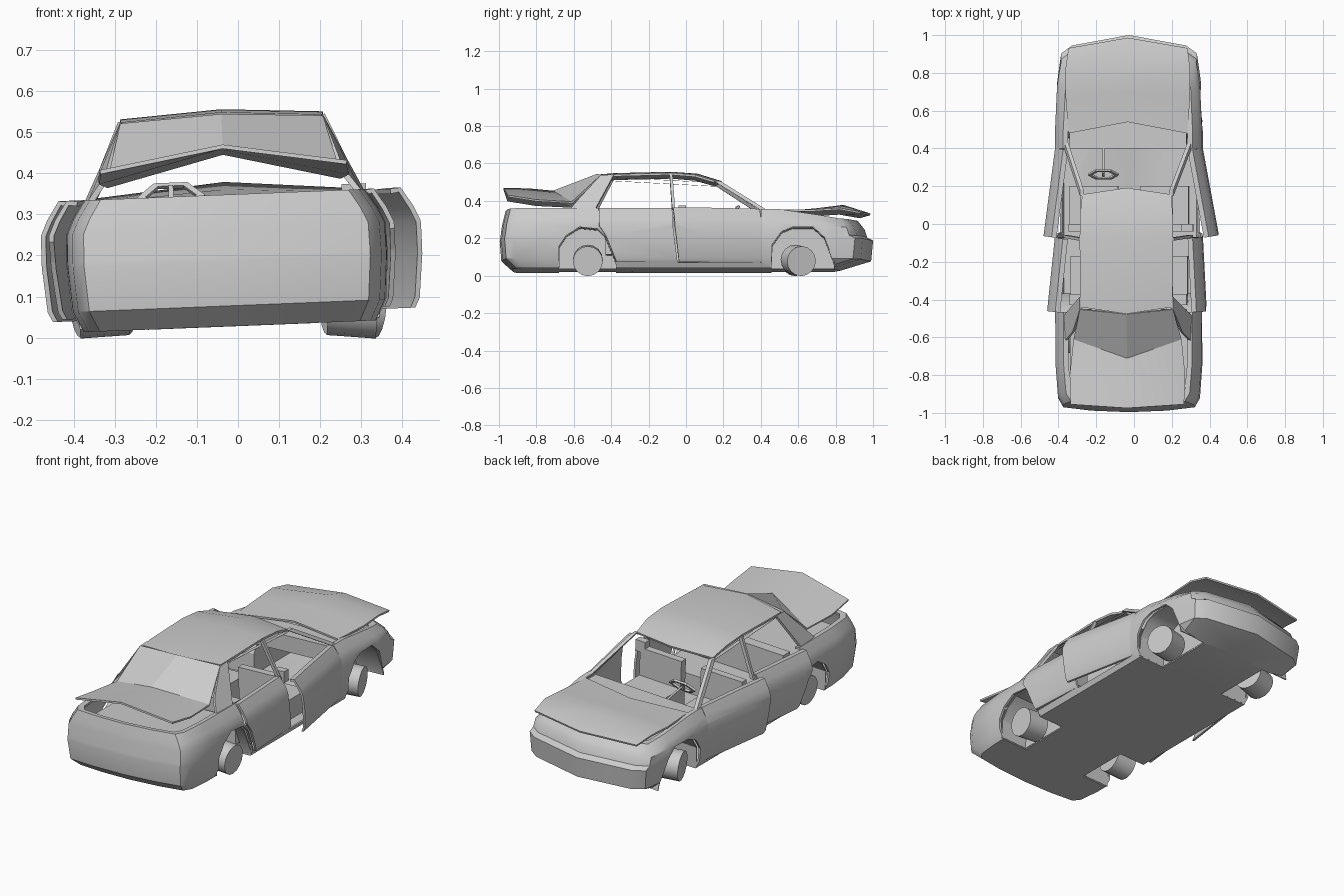
import bpy, bmesh, math
from mathutils import Matrix, Vector

if "Cube" in bpy.data.objects:
    bpy.data.objects.remove(bpy.data.objects["Cube"])

grey = bpy.data.materials.new("body_grey")
grey.use_nodes = True
GREY = (0.6, 0.6, 0.6, 1)
grey.diffuse_color = GREY
grey.node_tree.nodes["Principled BSDF"].inputs["Base Color"].default_value = GREY

# The body leans slightly on its suspension
CX = -0.024
LEAN = (Matrix.Translation((CX, 0, 0.13)) @ Matrix.Rotation(math.radians(-2.3), 4, 'Y')
        @ Matrix.Translation((0, 0, -0.13)))


def clamp(v):
    return max(0.0, min(1.0, v))


def make(name, verts, faces):
    bm = bmesh.new()
    vs = [bm.verts.new(v) for v in verts]
    for f in faces:
        bm.faces.new([vs[i] for i in f])
    bmesh.ops.recalc_face_normals(bm, faces=bm.faces)
    me = bpy.data.meshes.new(name)
    bm.to_mesh(me)
    bm.free()
    me.materials.append(grey)
    ob = bpy.data.objects.new(name, me)
    bpy.context.collection.objects.link(ob)
    return ob


def finish(ob, mat=LEAN, angle=32):
    """Bake the modifiers, place the part and shade it."""
    dep = bpy.context.evaluated_depsgraph_get()
    me = bpy.data.meshes.new_from_object(ob.evaluated_get(dep))
    ob.modifiers.clear()
    ob.data = me
    me.transform(mat)
    bpy.ops.object.select_all(action='DESELECT')
    ob.select_set(True)
    bpy.context.view_layer.objects.active = ob
    bpy.ops.object.shade_smooth_by_angle(angle=math.radians(angle))


def thicken(ob, t):
    m = ob.modifiers.new("thickness", 'SOLIDIFY')
    m.thickness, m.offset = t, 0


def boolean(ob, tool, op):
    m = ob.modifiers.new(op, 'BOOLEAN')
    m.object, m.operation, m.solver = tool, op, 'EXACT'


def prism(name, yz, x0, x1):
    """Side outline extruded across the car."""
    n = len(yz)
    verts = [(x, y, z) for x in (x0, x1) for y, z in yz]
    faces = [list(range(n)), list(range(n, 2 * n))]
    faces += [[i, (i + 1) % n, n + (i + 1) % n, n + i] for i in range(n)]
    return make(name, verts, faces)


def box(name, lo, hi):
    ob = prism(name, [(lo[1], lo[2]), (hi[1], lo[2]), (hi[1], hi[2]), (lo[1], hi[2])], lo[0], hi[0])
    finish(ob)


def bar(name, a, b, wy, wx):
    """Straight pillar with a rectangular section."""
    verts = [(p[0] + sx * wx / 2, p[1] + sy * wy / 2, p[2])
             for p in (a, b) for sx, sy in ((-1, -1), (1, -1), (1, 1), (-1, 1))]
    faces = [(0, 1, 2, 3), (4, 5, 6, 7)] + [(i, (i + 1) % 4, 4 + (i + 1) % 4, 4 + i) for i in range(4)]
    finish(make(name, verts, faces))


def panel(name, rows, t):
    """Creased sheet: rows of half width, edge y, edge z, centre y, centre z."""
    verts = []
    for w, ye, ze, yc, zc in rows:
        verts += [(-w, ye, ze), (0, yc, zc), (w, ye, ze)]
    faces = [(3 * r + c, 3 * r + c + 1, 3 * r + c + 4, 3 * r + c + 3)
             for r in range(len(rows) - 1) for c in (0, 1)]
    ob = make(name, verts, faces)
    thicken(ob, t)
    finish(ob, angle=25)


# Lower body: stacked plan outlines
HALF = [(0, -0.99), (.2, -.982), (.345, -.965), (.37, -.92), (.382, -.75), (.385, -.4), (.385, .1),
        (.385, .5), (.375, .75), (.355, .9), (.3, .94), (0, .995)]
PLAN = HALF + [(-x, y) for x, y in HALF[-2:0:-1]]
# height, side inset, rear inset, front inset, share of the bonnet slope
LEVELS = [(.033, .03, .06, .17, 0), (.08, .008, .008, .01, 0), (.185, 0, 0, 0, 0),
          (.2, 0, .003, .03, 0), (.265, .002, .012, .045, .4), (.3, .018, .02, .06, .7),
          (.343, .045, .03, .08, 1), (.34, .068, .05, .11, 1)]


def ring(z, side, rear, front, slope):
    pts = []
    for x, y in PLAN:
        nx = x - side * max(-1, min(1, x / .3))
        ny = y + rear * clamp((-y - .75) / .2) - front * clamp((y - .6) / .3)
        pts.append((nx, ny, z - .055 * slope * clamp((y - .45) / .45)))
    return pts


def shell(name):
    n = len(PLAN)
    verts = [p for lv in LEVELS for p in ring(*lv)]
    faces = [list(range(n))]
    faces += [(k * n + i, k * n + (i + 1) % n, (k + 1) * n + (i + 1) % n, (k + 1) * n + i)
              for k in range(len(LEVELS) - 1) for i in range(n)]
    ob = make(name, verts, faces)
    thicken(ob, .012)
    return ob


ARCHES = {
    "rear": [(-.68, -.05), (-.68, .14), (-.64, .2), (-.57, .245), (-.47, .235), (-.435, .2), (-.375, .06), (-.37, -.05)],
    "front": [(.455, -.05), (.46, .15), (.51, .22), (.57, .245), (.68, .245), (.74, .19), (.79, .06), (.795, -.05)]}
DOORS = {
    "rear": [(-.465, .4), (-.465, .25), (-.43, .2), (-.372, .06), (-.055, .06), (-.075, .25), (-.075, .4)],
    "front": [(-.045, .055), (.4, .055), (.4, .4), (-.07, .4), (-.07, .25)]}
HINGE = {"rear": -.06, "front": .4}
SWING = {("front", 1): 10.5, ("front", -1): 7.5, ("rear", 1): 3, ("rear", -1): 6}

body = shell("body_shell")
cutters = []
for end in ("rear", "front"):
    for s, side in ((1, "left"), (-1, "right")):
        # Wheel well cutout and its liner
        arch = prism("arch_cutter", ARCHES[end], s * .2, s * .5)
        opening = prism("door_cutter", DOORS[end], s * .3, s * .5)
        for tool in (arch, opening):
            tool.hide_render = True
            boolean(body, tool, 'DIFFERENCE')
            cutters.append(tool)
        yz = [(y, max(z, .034)) for y, z in ARCHES[end]]
        n = len(yz)
        verts = [(s * x, y, z) for x in (.2, .365) for y, z in yz]
        liner = make(f"{end}_{side}_wheel_well", verts,
                     [list(range(n))] + [(i, i + 1, n + i + 1, n + i) for i in range(n - 1)])
        thicken(liner, .006)
        finish(liner)
        # Door cut from the same skin, swung on its hinge
        door = shell(f"{end}_{side}_door")
        boolean(door, opening, 'INTERSECT')
        pivot = Matrix.Translation((s * .375, HINGE[end], 0))
        turn = Matrix.Rotation(math.radians(s * SWING[end, s]), 4, 'Z')
        finish(door, LEAN @ pivot @ turn @ pivot.inverted())
finish(body)
for tool in cutters:
    bpy.data.objects.remove(tool)

# Wheels, the front pair steered
for end, y, steer in (("rear", -.525, 0), ("front", .6, 17)):
    for s, side in ((1, "left"), (-1, "right")):
        bm = bmesh.new()
        bmesh.ops.create_cone(bm, cap_ends=True, segments=16, radius1=.08, radius2=.08, depth=.12)
        me = bpy.data.meshes.new("wheel")
        bm.to_mesh(me)
        bm.free()
        me.materials.append(grey)
        wheel = bpy.data.objects.new(f"{end}_{side}_wheel", me)
        bpy.context.collection.objects.link(wheel)
        finish(wheel, Matrix.Translation((CX + s * .305, y, .082)) @ Matrix.Rotation(math.radians(steer), 4, 'Z')
               @ Matrix.Rotation(math.radians(s * 4), 4, 'Y') @ Matrix.Rotation(math.pi / 2, 4, 'Y'))

# Roof, raised tailgate and raised bonnet
panel("roof", [(.24, -.44, .523, -.475, .535), (.245, -.36, .528, -.38, .543), (.247, -.08, .535, -.08, .55),
               (.245, .05, .524, .06, .54), (.235, .155, .493, .19, .5)], .012)
panel("tailgate", [(.245, -.45, .527, -.475, .54), (.285, -.61, .38, -.71, .45),
                   (.305, -.8, .39, -.84, .462), (.3, -.955, .415, -.975, .465)], .01)
panel("bonnet", [(.315, .48, .335, .54, .342), (.33, .68, .336, .7, .356), (.33, .82, .345, .84, .374),
                 (.315, .93, .325, .985, .328)], .01)

# Roof pillars
for s, side in ((1, "left"), (-1, "right")):
    bar(f"{side}_windscreen_pillar", (s * .33, .425, .332), (s * .238, .165, .497), .035, .02)
    bar(f"{side}_centre_pillar", (s * .335, -.065, .325), (s * .242, -.08, .535), .016, .02)
    bar(f"{side}_roof_rail", (s * .235, -.42, .518), (s * .235, .15, .488), .02, .02)
    quarter = make(f"{side}_rear_pillar", [(s * .335, -.485, .34), (s * .325, -.615, .345), (s * .285, -.57, .4),
                                           (s * .242, -.455, .525), (s * .242, -.385, .528)], [range(5)])
    thicken(quarter, .014)
    finish(quarter)

# Cabin: dashboard, bay decks and seats
box("dashboard", (-.31, .4, .24), (.31, .54, .33))
box("engine_bay_deck", (-.3, .5, .25), (.3, .84, .262))
box("boot_deck", (-.31, -.93, .25), (.31, -.45, .262))
box("rear_seat_back", (-.31, -.43, .1), (.31, -.37, .33))
box("rear_seat_cushion", (-.31, -.37, .06), (.31, -.17, .17))
for s, side in ((1, "left"), (-1, "right")):
    lo, hi = sorted((s * .06, s * .315))
    box(f"front_{side}_seat_cushion", (lo, -.04, .06), (hi, .2, .17))
    box(f"front_{side}_seat_back", (lo, -.04, .1), (hi, 0, .325))
box("seat_side_panel", (.285, -.04, .3), (.345, 0, .362))

# Steering wheel and column
WX, WY, WZ = -.13, .262, .347
tilt = Matrix.Translation((WX, WY, WZ)) @ Matrix.Rotation(math.radians(55), 4, 'X')
verts = []
for r, h in ((.082, -.006), (.062, -.006), (.062, .006), (.082, .006)):
    for i in range(6):
        a = i * math.pi / 3
        verts.append(tilt @ Vector((r * math.cos(a), .55 * r * math.sin(a), h)))
finish(make("steering_wheel", verts, [(k * 6 + i, k * 6 + (i + 1) % 6, (k + 1) % 4 * 6 + (i + 1) % 6, (k + 1) % 4 * 6 + i)
                                      for k in range(4) for i in range(6)]), angle=20)
bar("steering_spoke", (WX, WY - .01, WZ - .03), (WX, WY + .01, WZ + .03), .01, .012)
bar("steering_column", (WX, WY, WZ), (WX, .41, .32), .012, .012)
